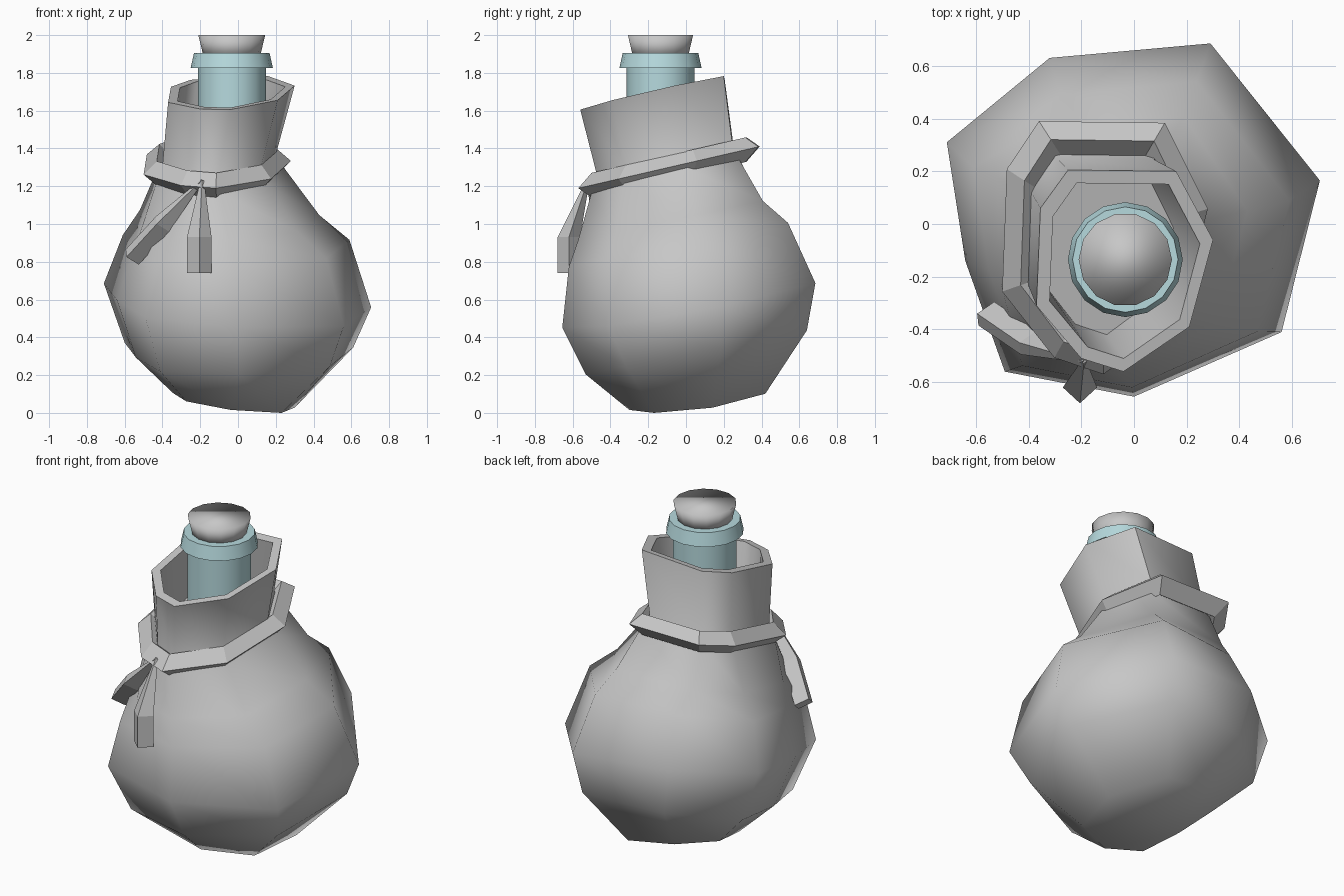
import bpy, bmesh, math
from mathutils import Vector

if "Cube" in bpy.data.objects:
    bpy.data.objects.remove(bpy.data.objects["Cube"])


def material(name, rgb):
    m = bpy.data.materials.new(name)
    m.use_nodes = True
    color = (*rgb, 1.0)
    m.diffuse_color = color
    m.node_tree.nodes["Principled BSDF"].inputs["Base Color"].default_value = color
    return m


CLOTH = material("grey cloth", (0.57, 0.57, 0.57))
GLASS = material("pale blue glass", (0.47, 0.70, 0.73))


def loft(name, rings, mat, closed=False, smooth=None):
    """Skin a list of equal rings; cap the ends unless the loft is closed."""
    bm = bmesh.new()
    rows = [[bm.verts.new(p) for p in ring] for ring in rings]
    pairs = list(zip(rows, rows[1:]))
    if closed:
        pairs.append((rows[-1], rows[0]))
    n = len(rows[0])
    for a, b in pairs:
        for i in range(n):
            j = (i + 1) % n
            bm.faces.new((a[i], a[j], b[j], b[i]))
    if not closed:
        bm.faces.new(rows[0])
        bm.faces.new(rows[-1])
    bmesh.ops.recalc_face_normals(bm, faces=bm.faces)
    mesh = bpy.data.meshes.new(name)
    bm.to_mesh(mesh)
    bm.free()
    mesh.materials.append(mat)
    obj = bpy.data.objects.new(name, mesh)
    bpy.context.collection.objects.link(obj)
    if smooth is not None:
        bpy.ops.object.select_all(action="DESELECT")
        obj.select_set(True)
        bpy.context.view_layer.objects.active = obj
        bpy.ops.object.shade_smooth_by_angle(angle=math.radians(smooth))
    return obj


def unit_box(points):
    xs, ys = zip(*points)
    return [((x - min(xs)) / (max(xs) - min(xs)),
             (y - min(ys)) / (max(ys) - min(ys))) for x, y in points]


# Irregular eight-sided outlines of the belly and of the mouth
BELLY = unit_box([(-.71, .31), (-.32, .63), (.29, .685), (.705, .165),
                  (.56, -.41), (0, -.655), (-.49, -.56), (-.64, -.14)])
MOUTH = unit_box([(-.355, .06), (-.25, .205), (.16, .2), (.3, -.06),
                  (.21, -.39), (-.04, -.56), (-.2, -.51), (-.37, -.31)])


def ring(blend, x0, x1, y0, y1, z, tilt_y, tilt_x=0.0):
    """Blended outline fitted to a box, on a tilted plane through height z."""
    pts = []
    for (bx, by), (mx, my) in zip(BELLY, MOUTH):
        x = x0 + (x1 - x0) * (bx + (mx - bx) * blend)
        y = y0 + (y1 - y0) * (by + (my - by) * blend)
        h = z + tilt_y * (y - (y0 + y1) / 2) + tilt_x * (x - (x0 + x1) / 2)
        pts.append((x, y, max(h, 0.0)))
    return pts


# Sack: belly, waist, flared collar and inner wall in one skin
loft("sack", [
    ring(0, -.38, .30, -.30, .42, .07, .15, -.16),
    ring(0, -.60, .61, -.53, .64, .32, .20),
    ring(0, -.71, .705, -.655, .685, .58, .19, -.07),
    ring(0, -.61, .59, -.62, .54, .89, .20),
    ring(.5, -.53, .43, -.57, .41, 1.02, .21),
    ring(1, -.43, .25, -.50, .28, 1.26, .24),
    ring(1, -.40, .20, -.47, .25, 1.34, .24),
    ring(1, -.37, .30, -.56, .205, 1.69, .22, .05),
    ring(1, -.32, .25, -.51, .155, 1.69, .22, .05),
    ring(1, -.35, .15, -.42, .20, 1.34, .24),
], CLOTH, smooth=60)


# Rope: tilted ring with a diamond section
def rope_ring(inset, dz):
    return ring(1, -.50 + inset, .28 - inset, -.57 + inset, .39 - inset,
                1.30 + dz, .23)


loft("rope", [rope_ring(0, 0), rope_ring(.07, .065),
              rope_ring(.14, 0), rope_ring(.07, -.065)], CLOTH, closed=True)


# Loose rope ends: tapered diamond strips from the knot
def rope_end(name, path, a, b):
    a, b = Vector(a), Vector(b)
    rings = []
    for i, p in enumerate(path):
        c, s = Vector(p), (0.15 if i == 0 else 1.0)
        rings.append([c + a * s, c + b * s, c - a * s, c - b * s])
    loft(name, rings, CLOTH)


KNOT = (-.19, -.52, 1.23)
rope_end("hanging_rope_end",
         [KNOT, (-.205, -.62, .93), (-.205, -.62, .74)],
         (.065, 0, 0), (0, .06, 0))
rope_end("side_rope_end",
         [KNOT, (-.40, -.45, 1.0), (-.56, -.34, .825)],
         (.035, 0, -.04), (.03, .045, 0))


# Bottle neck and stopper: turned profiles
def turned(name, profile, mat, sides, smooth):
    rings = [[(-.033 + r * math.cos(math.tau * i / sides),
               -.135 + r * math.sin(math.tau * i / sides), z)
              for i in range(sides)] for r, z in profile]
    loft(name, rings, mat, smooth=smooth)


turned("bottle_neck", [(.18, 1.36), (.18, 1.83)], GLASS, 16, 40)
turned("bottle_lip", [(.175, 1.825), (.218, 1.825), (.20, 1.905), (.16, 1.905)],
       GLASS, 16, 30)
turned("stopper", [(.148, 1.88), (.177, 2.0)], CLOTH, 14, 180)
